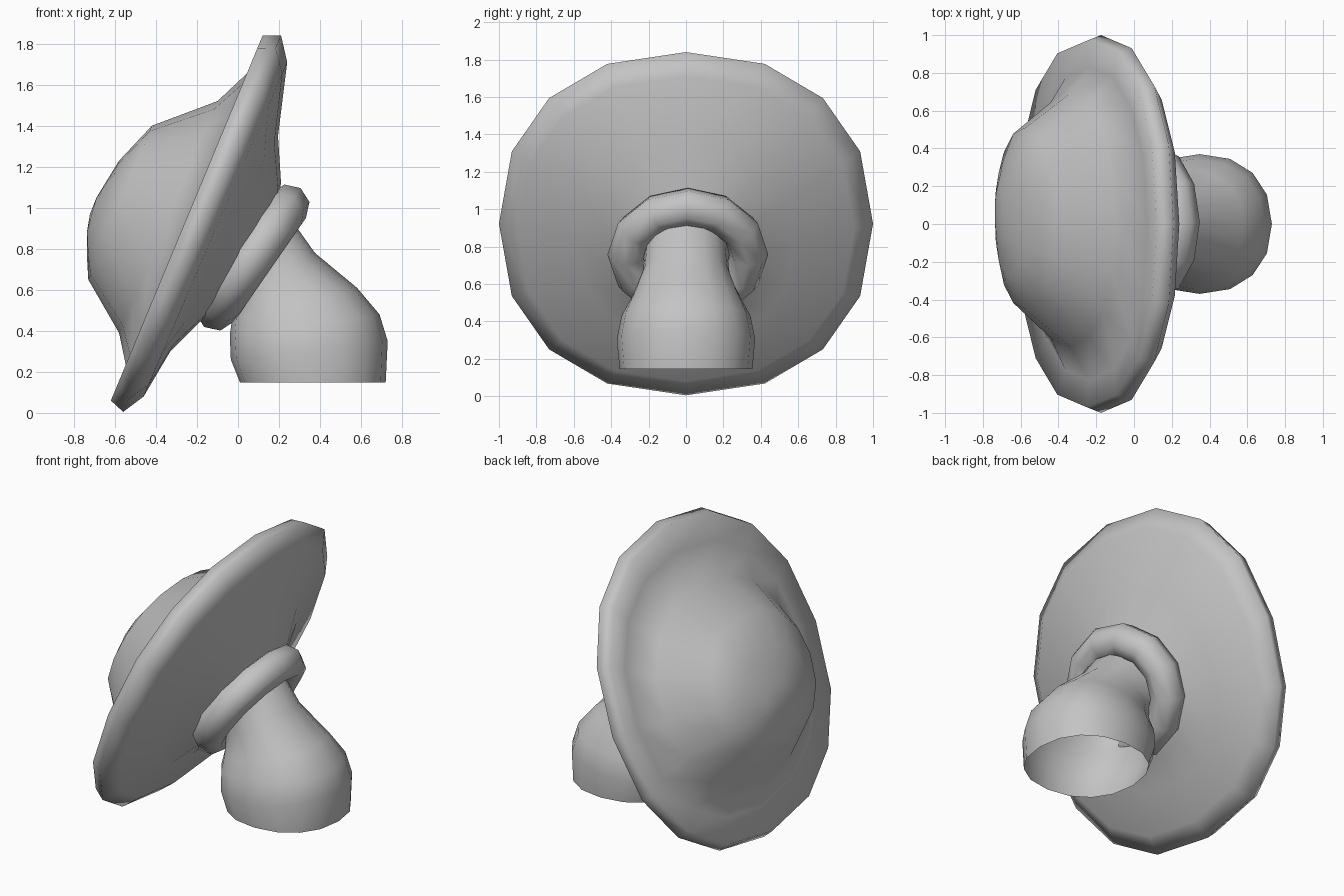
import bpy
import math
from mathutils import Vector

cube = bpy.data.objects.get("Cube")
if cube:
    bpy.data.objects.remove(cube, do_unlink=True)

grey = bpy.data.materials.new("plain grey")
grey.use_nodes = True
grey.diffuse_color = (0.55, 0.55, 0.55, 1)
grey.node_tree.nodes["Principled BSDF"].inputs["Base Color"].default_value = (0.55, 0.55, 0.55, 1)


def add_object(name, verts, faces):
    mesh = bpy.data.meshes.new(name)
    mesh.from_pydata(verts, [], faces)
    mesh.materials.append(grey)
    mesh.shade_smooth()
    obj = bpy.data.objects.new(name, mesh)
    bpy.context.collection.objects.link(obj)


def fuller(value):
    """Push the diagonals of a ring slightly outwards."""
    return math.copysign(abs(value) ** 0.9, value)


def loft(name, rings, sides=16, tip=None):
    """Skin tilted ovals: (upper x, z), (lower x, z), half width, y shift."""
    verts, faces = [], []
    for (ux, uz), (lx, lz), width, shift in rings:
        for i in range(sides):
            a = math.tau * i / sides
            c = fuller(math.cos(a)) / 2
            verts.append(((ux + lx) / 2 + c * (ux - lx),
                          shift + width * fuller(math.sin(a)),
                          (uz + lz) / 2 + c * (uz - lz)))
    for r in range(len(rings) - 1):
        for i in range(sides):
            j = (i + 1) % sides
            a, b = r * sides, (r + 1) * sides
            faces.append((a + i, a + j, b + j, b + i))
    if tip:
        last = (len(rings) - 1) * sides
        faces += [(last + i, last + (i + 1) % sides, len(verts)) for i in range(sides)]
        verts.append(tip)
    add_object(name, verts, faces)


# Cap: underside, rounded rim, then the bulging crown
loft("cap", [
    ((0.18, 0.98), (-0.10, 0.52), 0.23, 0),
    ((0.21, 1.12), (-0.20, 0.43), 0.38, 0),
    ((0.195, 1.35), (-0.33, 0.30), 0.58, 0),
    ((0.24, 1.71), (-0.46, 0.08), 0.90, 0),
    ((0.21, 1.84), (-0.56, 0.005), 1.00, 0),
    ((0.12, 1.84), (-0.62, 0.06), 0.97, 0),
    ((0.07, 1.68), (-0.54, 0.20), 0.83, 0),
    ((-0.10, 1.52), (-0.58, 0.39), 0.67, 0.02),
    ((-0.42, 1.40), (-0.73, 0.65), 0.48, 0.03),
    ((-0.58, 1.23), (-0.737, 0.77), 0.32, 0.04),
    ((-0.69, 1.05), (-0.737, 0.88), 0.14, 0.06),
], tip=(-0.722, 0.06, 0.97))

# Stem: hollow and open at the foot
loft("stem", [
    ((0.72, 0.147), (0.01, 0.147), 0.355, 0),
    ((0.73, 0.35), (-0.035, 0.26), 0.37, 0),
    ((0.69, 0.48), (-0.04, 0.38), 0.345, 0),
    ((0.58, 0.61), (-0.03, 0.45), 0.29, 0),
    ((0.375, 0.78), (-0.02, 0.50), 0.235, 0),
    ((0.29, 0.90), (-0.03, 0.55), 0.225, 0),
    ((0.16, 1.00), (-0.12, 0.58), 0.24, 0),
])

# Collar: tilted oval ring round the neck
upper, lower = Vector((0.245, 0.01, 1.01)), Vector((-0.105, 0.01, 0.505))
centre, axis = (upper + lower) / 2, (upper - lower) / 2
normal = axis.cross(Vector((0, 1, 0))).normalized()
SIDES, TUBE, RADIUS = 12, 8, 0.105
verts, faces = [], []
for i in range(SIDES):
    a = math.tau * i / SIDES
    spoke = axis * math.cos(a) + Vector((0, 0.325 * math.sin(a), 0))
    for j in range(TUBE):
        b = math.tau * j / TUBE
        verts.append(centre + spoke
                     + RADIUS * (math.cos(b) * spoke.normalized() + math.sin(b) * normal))
        k, m = (i + 1) % SIDES, (j + 1) % TUBE
        faces.append((i * TUBE + j, k * TUBE + j, k * TUBE + m, i * TUBE + m))
add_object("collar", verts, faces)
